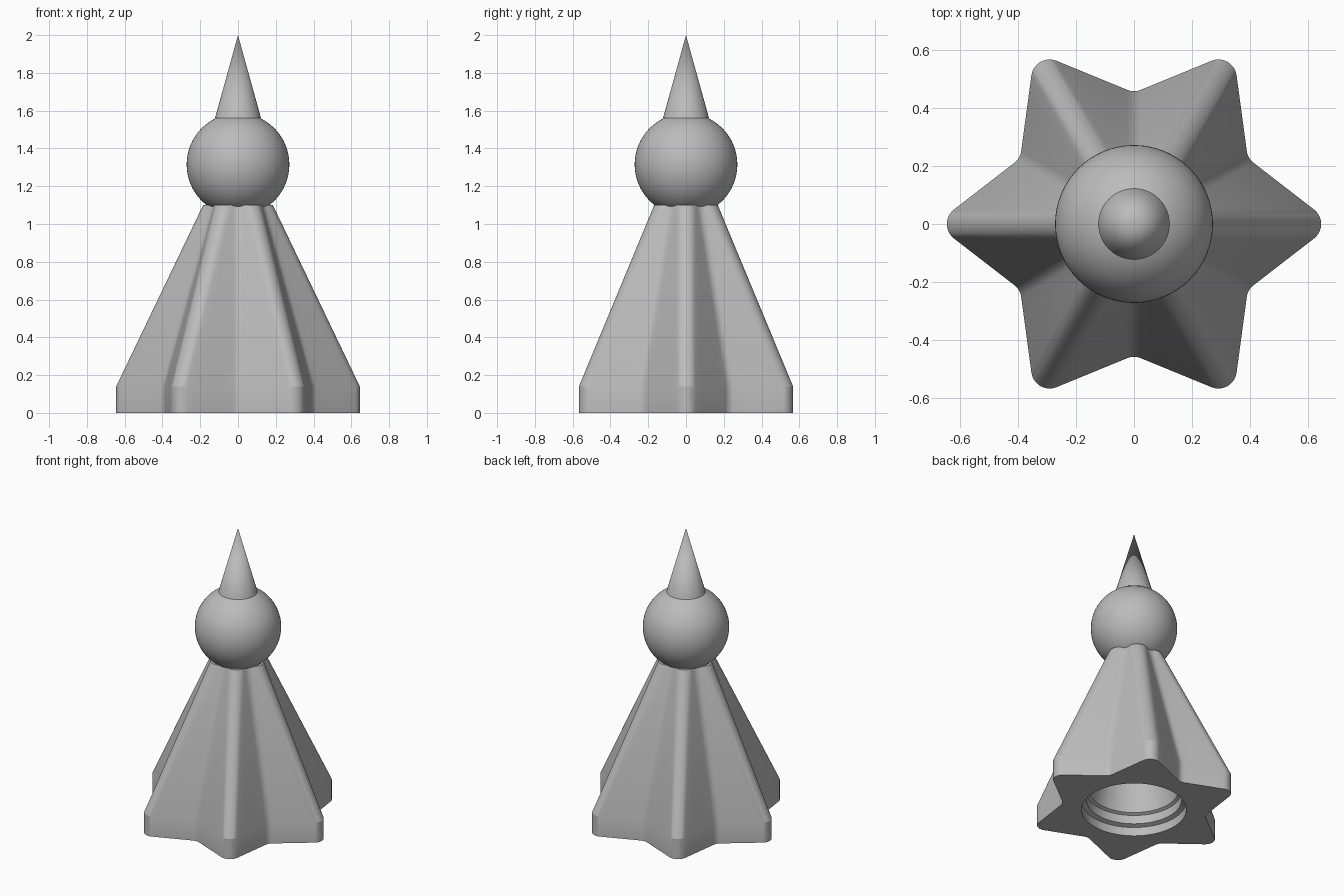
import bpy, bmesh, math
from math import sin, cos, radians
from mathutils import Vector

if "Cube" in bpy.data.objects:
    bpy.data.objects.remove(bpy.data.objects["Cube"])

grey = bpy.data.materials.new("plain grey")
grey.diffuse_color = (0.5, 0.5, 0.5, 1)
grey.use_nodes = True
grey.node_tree.nodes["Principled BSDF"].inputs["Base Color"].default_value = grey.diffuse_color


def polar(dist, deg):
    return Vector((dist * cos(radians(deg)), dist * sin(radians(deg))))


def star(scale, tip=0.685, half=37.7, tip_r=0.063, valley_r=0.06):
    """Six-pointed outline with constant-radius rounded tips and valleys."""
    valley = tip * sin(radians(half)) / sin(radians(150 - half))
    spread_t, spread_v = 90 - half, 60 - half
    pts = []
    for k in range(6):
        a = 60 * k
        ct = polar(tip * scale - tip_r / sin(radians(half)), a)
        cv = polar(valley * scale + valley_r / cos(radians(spread_v)), a + 30)
        arc_t = [ct + polar(tip_r, a + spread_t * i / 5) for i in range(-5, 6)]
        arc_v = [cv + polar(valley_r, a + 210 - spread_v * i / 3) for i in range(-3, 4)]
        nxt = Vector(arc_t[0])
        c2 = polar(tip * scale - tip_r / sin(radians(half)), a + 60)
        nxt = c2 + polar(tip_r, a + 60 - spread_t)
        pts += arc_t
        pts += [arc_t[-1].lerp(arc_v[0], i / 5) for i in range(1, 5)]
        pts += arc_v
        pts += [arc_v[-1].lerp(nxt, i / 5) for i in range(1, 5)]
    return pts


def finish(obj, name, angle):
    obj.name = name
    obj.data.materials.clear()
    obj.data.materials.append(grey)
    bpy.ops.object.select_all(action='DESELECT')
    obj.select_set(True)
    bpy.context.view_layer.objects.active = obj
    bpy.ops.object.shade_smooth_by_angle(angle=radians(angle))


# Fluted star body with a stepped round hollow underneath
base = star(1.0)
rings = [(0.328, 1.1), (1.0, 0.14), (1.0, 0.0)]
rows = [[(p.x, p.y, z) for p in star(s)] for s, z in rings]
for r, z in [(0.33, 0.0), (0.33, 0.06), (0.30, 0.07), (0.30, 0.13), (0.28, 0.14), (0.09, 1.0)]:
    rows.append([(*(p.normalized() * r), z) for p in base])
bm = bmesh.new()
loops = [[bm.verts.new(co) for co in row] for row in rows]
n = len(base)
for a, b in zip(loops, loops[1:]):
    for i in range(n):
        j = (i + 1) % n
        bm.faces.new((a[i], b[i], b[j], a[j]))
bm.faces.new(loops[0])
bm.faces.new(loops[-1])
bmesh.ops.recalc_face_normals(bm, faces=bm.faces)
mesh = bpy.data.meshes.new("star_body")
bm.to_mesh(mesh)
bm.free()
body = bpy.data.objects.new("star_body", mesh)
bpy.context.collection.objects.link(body)
finish(body, "star_body", 20)

# Ball
bpy.ops.mesh.primitive_uv_sphere_add(segments=64, ring_count=32, radius=0.272, location=(0, 0, 1.315))
finish(bpy.context.object, "ball", 30)

# Pointed spire on the ball
bpy.ops.mesh.primitive_cone_add(vertices=64, radius1=0.122, radius2=0, depth=0.44, location=(0, 0, 1.78))
finish(bpy.context.object, "spire", 40)
